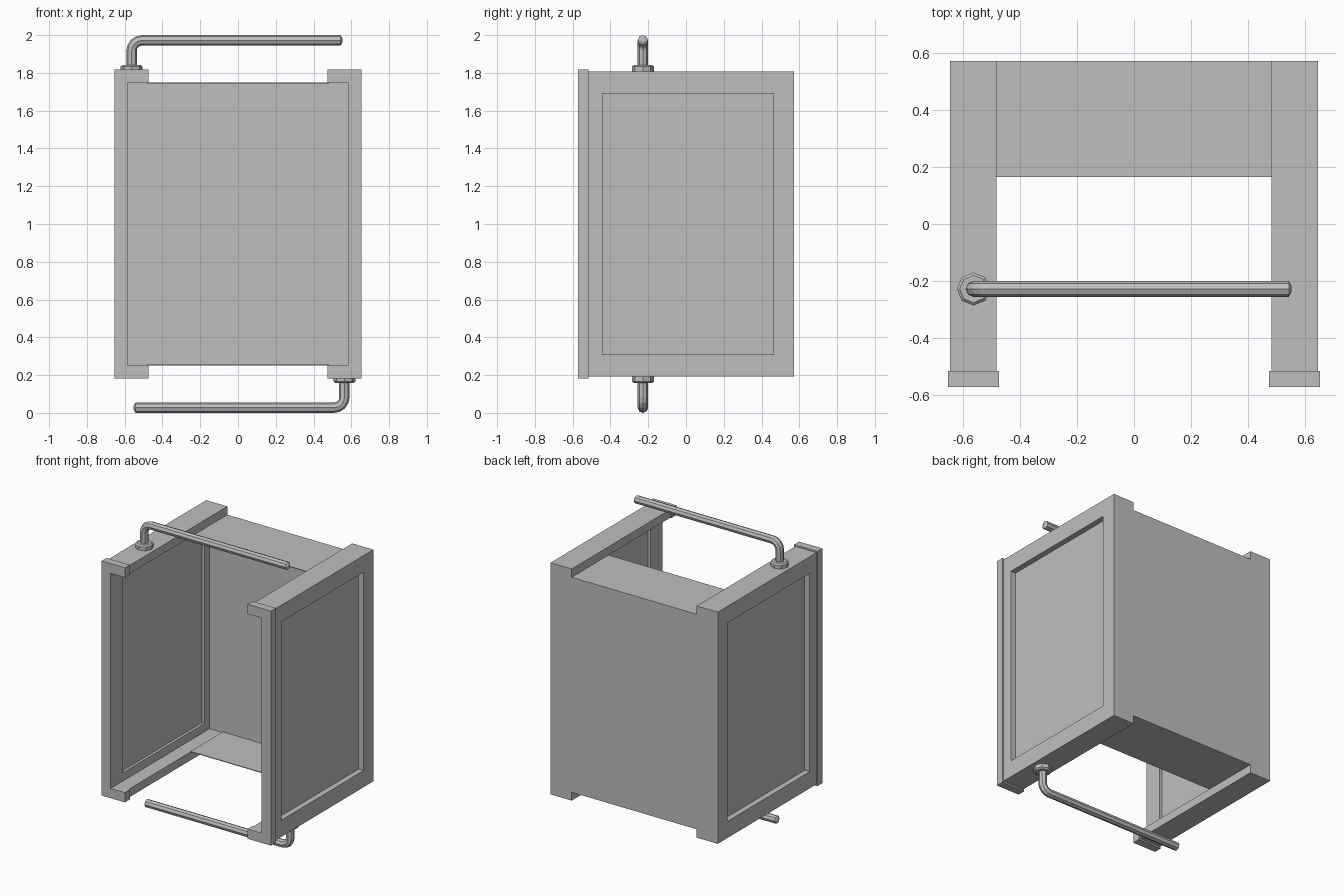
import bpy, bmesh, math
from mathutils import Vector

if "Cube" in bpy.data.objects:
    bpy.data.objects.remove(bpy.data.objects["Cube"])

grey = bpy.data.materials.new("light grey")
grey.diffuse_color = (0.52, 0.52, 0.52, 1)
grey.use_nodes = True
grey.node_tree.nodes["Principled BSDF"].inputs["Base Color"].default_value = grey.diffuse_color


def finish(name, bm):
    bmesh.ops.recalc_face_normals(bm, faces=bm.faces)
    me = bpy.data.meshes.new(name)
    bm.to_mesh(me)
    bm.free()
    me.materials.append(grey)
    ob = bpy.data.objects.new(name, me)
    bpy.context.collection.objects.link(ob)
    return ob


def loft(name, rings):
    """Skin matching rings of points and cap both ends."""
    bm = bmesh.new()
    vs = [[bm.verts.new(p) for p in r] for r in rings]
    n = len(vs[0])
    for a, b in zip(vs, vs[1:]):
        for i in range(n):
            j = (i + 1) % n
            bm.faces.new((a[i], a[j], b[j], b[i]))
    bm.faces.new(vs[0])
    bm.faces.new(vs[-1])
    return finish(name, bm)


def box(name, x0, x1, y0, y1, z0, z1):
    rect = [(x0, y0), (x1, y0), (x1, y1), (x0, y1)]
    return loft(name, [[(x, y, z) for x, y in rect] for z in (z0, z1)])


def yz_rect(x, y0, y1, h):
    return [(x, y0, 1 - h), (x, y1, 1 - h), (x, y1, 1 + h), (x, y0, 1 + h)]


FRONT, BACK, FLANGE = -0.571, 0.571, -0.516
OUT, IN, BAR = 0.645, 0.583, 0.482      # side wall faces and rail inner edge
TOP, RAIL = 0.808, 0.75                 # half heights about z = 1

for side, s in (("left", -1), ("right", 1)):
    # side wall, recessed on both faces
    hole, edge = (-0.442, 0.462, 0.692), (FLANGE, BACK, TOP)
    layers = [(0.602, hole), (IN, hole), (IN, edge), (OUT, edge), (OUT, hole), (0.606, hole)]
    loft(side + "_wall", [yz_rect(s * x, *r) for x, r in layers])

    # top and bottom rails
    for level, t in (("top", 1), ("bottom", -1)):
        za, zb = sorted((1 + t * RAIL, 1 + t * TOP))
        xa, xb = sorted((s * BAR, s * IN))
        box(f"{side}_{level}_rail", xa, xb, FLANGE, BACK, za, zb)

    # front flange with a toe at each end
    toe, lip = 0.473, 0.818
    prof = [(0.653, -lip), (0.653, lip), (toe, lip), (toe, RAIL),
            (IN, RAIL), (IN, -RAIL), (toe, -RAIL), (toe, -lip)]
    loft(side + "_flange", [[(s * x, y, 1 + z) for x, z in prof] for y in (FRONT, FLANGE)])

# back wall and the thin shelves at its top and bottom
box("back_wall", -IN, IN, 0.52, BACK, 1 - RAIL, 1 + RAIL)
box("top_shelf", -BAR, BAR, 0.165, BACK, 1 + RAIL - 0.005, 1 + RAIL)
box("bottom_shelf", -BAR, BAR, 0.165, BACK, 1 - RAIL, 1 - RAIL + 0.005)

# bent rods with octagonal nuts, the lower one turned half way round
SIDES, R, BEND, PX, PY, PZ = 8, 0.0275, 0.055, -0.563, -0.228, 0.9725


def ring(c, u, v, r):
    return [c + u * (r * math.cos(i * math.tau / SIDES)) + v * (r * math.sin(i * math.tau / SIDES))
            for i in range(SIDES)]


def turned(rings, t):
    return [[(t * p.x, p.y, 1 + t * p.z) for p in r] for r in rings]


Y = Vector((0, 1, 0))
X = Vector((1, 0, 0))
for level, t in (("top", 1), ("bottom", -1)):
    rod = [ring(Vector((PX, PY, TOP)), X, Y, R)]
    for k in range(5):
        a = k * math.pi / 8
        c = Vector((PX + BEND - BEND * math.cos(a), PY, PZ - BEND + BEND * math.sin(a)))
        rod.append(ring(c, Vector((math.cos(a), 0, -math.sin(a))), Y, R))
    for x, r in ((0.543, R), (0.552, 0.012)):
        rod.append(ring(Vector((x, PY, PZ)), Vector((0, 0, -1)), Y, r))
    ob = loft(level + "_rod", turned(rod, t))
    nut = [ring(Vector((PX, PY, z)), X, Y, r)
           for z, r in ((TOP, 0.058), (0.833, 0.058), (0.842, 0.048))]
    loft(level + "_nut", turned(nut, t))
